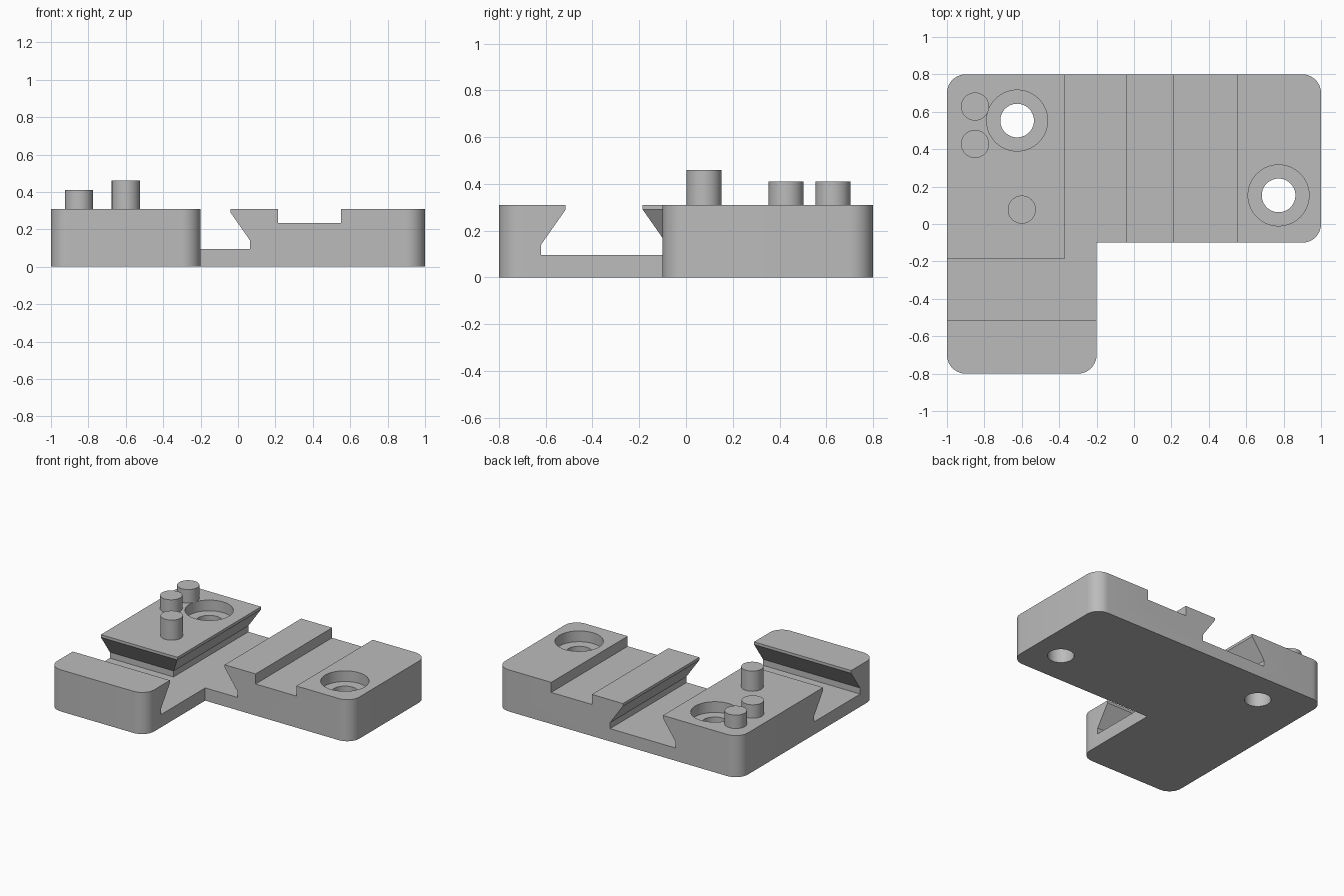
import bpy
import bmesh
import math
from mathutils import Vector

cube = bpy.data.objects.get("Cube")
if cube:
    bpy.data.objects.remove(cube)

TOP = 0.31
FLOOR = 0.095

grey = bpy.data.materials.new("plain grey")
grey.use_nodes = True
COLOR = (0.5, 0.5, 0.5, 1)
grey.diffuse_color = COLOR
grey.node_tree.nodes["Principled BSDF"].inputs["Base Color"].default_value = COLOR


def prism(name, points, direction):
    """Extrude a closed 3D outline along a direction."""
    bm = bmesh.new()
    face = bm.faces.new([bm.verts.new(p) for p in points])
    side = bmesh.ops.extrude_face_region(bm, geom=[face])["geom"]
    verts = [v for v in side if isinstance(v, bmesh.types.BMVert)]
    bmesh.ops.translate(bm, verts=verts, vec=direction)
    bmesh.ops.recalc_face_normals(bm, faces=bm.faces)
    mesh = bpy.data.meshes.new(name)
    bm.to_mesh(mesh)
    bm.free()
    obj = bpy.data.objects.new(name, mesh)
    bpy.context.collection.objects.link(obj)
    mesh.materials.append(grey)
    return obj


def cylinder(name, x, y, radius, low, high):
    ring = [(x + radius * math.cos(a), y + radius * math.sin(a), low)
            for a in (math.tau * i / 64 for i in range(64))]
    return prism(name, ring, (0, 0, high - low))


def rounded(corners, steps=10):
    """Outline with quarter-round corners; each corner is x, y, radius."""
    outline = []
    for i, (x, y, r) in enumerate(corners):
        here = Vector((x, y, 0))
        if r == 0:
            outline.append(here)
            continue
        back = (Vector(corners[i - 1][:2] + (0,)) - here).normalized()
        ahead = (Vector(corners[(i + 1) % len(corners)][:2] + (0,)) - here).normalized()
        center = here + (back + ahead) * r
        for s in range(steps + 1):
            a = math.pi / 2 * s / steps
            outline.append(center - ahead * r * math.cos(a) - back * r * math.sin(a))
    return outline


def dovetail(center):
    """Dovetail section as (across, z): narrow mouth, wide base."""
    half = [(0.27, FLOOR), (0.27, 0.14), (0.165, 0.29), (0.165, 0.4)]
    return ([(center + w, z) for w, z in half]
            + [(center - w, z) for w, z in reversed(half)])


def finish(obj):
    bpy.ops.object.select_all(action="DESELECT")
    obj.select_set(True)
    bpy.context.view_layer.objects.active = obj
    bpy.ops.object.shade_smooth_by_angle(angle=math.radians(25))


# L-shaped base plate
R = 0.1
base = prism("base_plate", rounded([
    (-1, -0.8, R), (-0.2, -0.8, R), (-0.2, -0.1, 0),
    (1, -0.1, R), (1, 0.8, R), (-1, 0.8, R)]), (0, 0, TOP))

# Two dovetail grooves and a shallow square channel
cutters = [
    prism("long_groove", [(x, -0.3, z) for x, z in dovetail(-0.205)], (0, 1.3, 0)),
    prism("cross_groove", [(-1.2, y, z) for y, z in dovetail(-0.35)], (1.08, 0, 0)),
    prism("channel", [(0.215, -0.3, 0.235), (0.55, -0.3, 0.235),
                      (0.55, -0.3, 0.4), (0.215, -0.3, 0.4)], (0, 1.3, 0)),
]

# Counterbored screw holes
for x, y in ((-0.625, 0.553), (0.773, 0.153)):
    cutters.append(cylinder("screw_hole", x, y, 0.09, -0.1, 0.4))
    cutters.append(cylinder("counterbore", x, y, 0.163, TOP - 0.08, 0.4))

# Cut the plate, then drop the cutters
for cutter in cutters:
    cutter.hide_render = True
    mod = base.modifiers.new(cutter.name, "BOOLEAN")
    mod.operation = "DIFFERENCE"
    mod.solver = "EXACT"
    mod.object = cutter
bpy.context.view_layer.update()
result = bpy.data.meshes.new_from_object(
    base.evaluated_get(bpy.context.evaluated_depsgraph_get()))
base.modifiers.clear()
base.data = result
result.materials.clear()
result.materials.append(grey)
for cutter in cutters:
    bpy.data.objects.remove(cutter)
finish(base)

# Locating pegs
for name, x, y, high in (("back_peg", -0.85, 0.628, 0.41),
                         ("middle_peg", -0.85, 0.428, 0.41),
                         ("front_peg", -0.6, 0.077, 0.46)):
    finish(cylinder(name, x, y, 0.075, TOP - 0.02, high))
